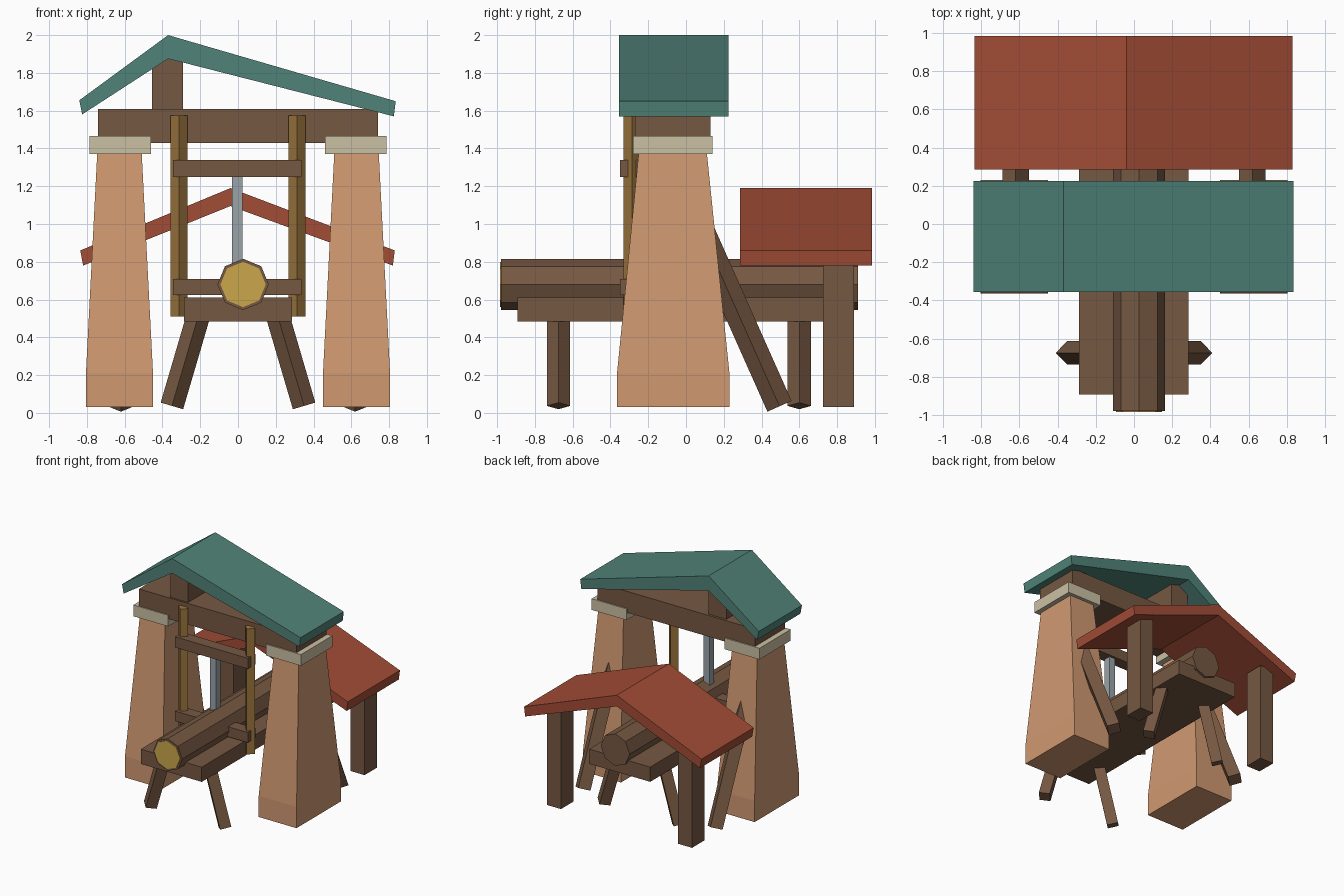
import bpy, bmesh, math
from mathutils import Vector, Matrix

if "Cube" in bpy.data.objects:
    bpy.data.objects.remove(bpy.data.objects["Cube"])


def material(name, r, g, b):
    lin = [((c / 255 + 0.055) / 1.055) ** 2.4 for c in (r, g, b)] + [1]
    m = bpy.data.materials.new(name)
    m.use_nodes = True
    m.diffuse_color = lin
    m.node_tree.nodes["Principled BSDF"].inputs["Base Color"].default_value = lin
    return m


WOOD = material("brown wood", 118, 88, 66)
CLAY = material("orange clay", 208, 153, 113)
STONE = material("pale stone", 203, 192, 164)
TEAL = material("teal roof", 80, 131, 120)
RED = material("red roof", 162, 76, 54)
OCHRE = material("ochre wood", 158, 119, 62)
GOLD = material("cut log gold", 203, 167, 75)
STEEL = material("grey steel", 154, 164, 169)


def finish(name, bm, mat):
    bmesh.ops.recalc_face_normals(bm, faces=bm.faces)
    me = bpy.data.meshes.new(name)
    bm.to_mesh(me)
    bm.free()
    me.materials.append(mat)
    ob = bpy.data.objects.new(name, me)
    bpy.context.collection.objects.link(ob)
    return ob


def box(name, x, y, z, mat):
    """Box from (min, max) pairs."""
    bm = bmesh.new()
    bmesh.ops.create_cube(bm, size=1)
    for v in bm.verts:
        v.co = [lo + (c + 0.5) * (hi - lo) for c, (lo, hi) in zip(v.co, (x, y, z))]
    return finish(name, bm, mat)


def prism(name, start, end, radius, sides, mat):
    """Straight prism between two points, with corners along the axes."""
    a, b = Vector(start), Vector(end)
    bm = bmesh.new()
    bmesh.ops.create_cone(bm, cap_ends=True, segments=sides, radius1=radius,
                          radius2=radius, depth=(b - a).length)
    turn = Vector((0, 0, 1)).rotation_difference(b - a).to_matrix().to_4x4()
    bm.transform(Matrix.Translation((a + b) / 2) @ turn)
    return finish(name, bm, mat)


def roof(name, profile, y0, y1, mat):
    """Bent roof slab: an x-z outline pushed along y."""
    bm = bmesh.new()
    face = bm.faces.new([bm.verts.new((x, y0, z)) for x, z in profile])
    ext = bmesh.ops.extrude_face_region(bm, geom=[face])
    bmesh.ops.translate(bm, vec=(0, y1 - y0, 0),
                        verts=[g for g in ext["geom"] if isinstance(g, bmesh.types.BMVert)])
    return finish(name, bm, mat)


def tower(name, s):
    """Straight foot with a tapering shaft above."""
    bm = bmesh.new()
    rings = []
    for z, x0, x1, y0, y1 in ((0.03, 0.45, 0.805, -0.365, 0.23),
                              (0.21, 0.45, 0.805, -0.365, 0.23),
                              (1.38, 0.51, 0.745, -0.25, 0.11)):
        rings.append([bm.verts.new((s * x, y, z))
                      for x, y in ((x0, y0), (x1, y0), (x1, y1), (x0, y1))])
    for low, high in zip(rings, rings[1:]):
        for i in range(4):
            j = (i + 1) % 4
            bm.faces.new((low[i], low[j], high[j], high[i]))
    bm.faces.new(rings[0])
    bm.faces.new(rings[-1])
    return finish(name, bm, CLAY)


# Paired parts
for side, s in (("left", 1), ("right", -1)):
    def span(a, b):
        return sorted((s * a, s * b))

    tower(side + "_tower", s)
    box(side + "_tower_cap", span(0.46, 0.787), (-0.28, 0.14), (1.37, 1.465), STONE)
    box(side + "_shed_post", span(0.55, 0.68), (0.725, 0.89), (0.03, 0.87), WOOD)
    prism(side + "_brace", (s * 0.62, 0.495, 0.035), (s * 0.62, 0.065, 1.0), 0.07, 4, WOOD)
    prism(side + "_guide_post", (s * 0.313, -0.285, 0.51), (s * 0.313, -0.285, 1.575),
          0.045, 4, OCHRE)
    for end, y in (("front", -0.675), ("back", 0.6)):
        prism(f"{end}_{side}_bench_leg", (s * 0.35, y, 0.037), (s * 0.208, y, 0.52),
              0.062, 4, WOOD)

# Gate top
box("top_beam", (-0.74, 0.74), (-0.27, 0.13), (1.43, 1.61), WOOD)
box("ridge_post", (-0.455, -0.29), (-0.255, 0.11), (1.6, 1.89), WOOD)
roof("gate_roof", [(-0.84, 1.655), (-0.37, 2.0), (0.835, 1.65),
                   (0.825, 1.57), (-0.37, 1.875), (-0.825, 1.58)], -0.355, 0.225, TEAL)

# Shed roof
roof("shed_roof", [(-0.835, 0.86), (-0.04, 1.19), (0.83, 0.86),
                   (0.82, 0.78), (-0.04, 1.095), (-0.82, 0.78)], 0.285, 0.985, RED)

# Bench and log
box("bench_top", (-0.287, 0.285), (-0.893, 0.89), (0.485, 0.61), WOOD)
prism("log", (0.027, -0.98, 0.68), (0.027, 0.91, 0.68), 0.136, 8, WOOD)
prism("log_cut_end", (0.027, -0.986, 0.68), (0.027, -0.979, 0.68), 0.12, 8, GOLD)

# Sliding saw frame
box("upper_crossbar", (-0.345, 0.337), (-0.35, -0.25), (1.25, 1.34), WOOD)
box("lower_crossbar", (-0.345, 0.337), (-0.35, -0.25), (0.625, 0.71), WOOD)
box("saw_blade", (-0.033, 0.025), (-0.33, -0.27), (0.68, 1.26), STEEL)
